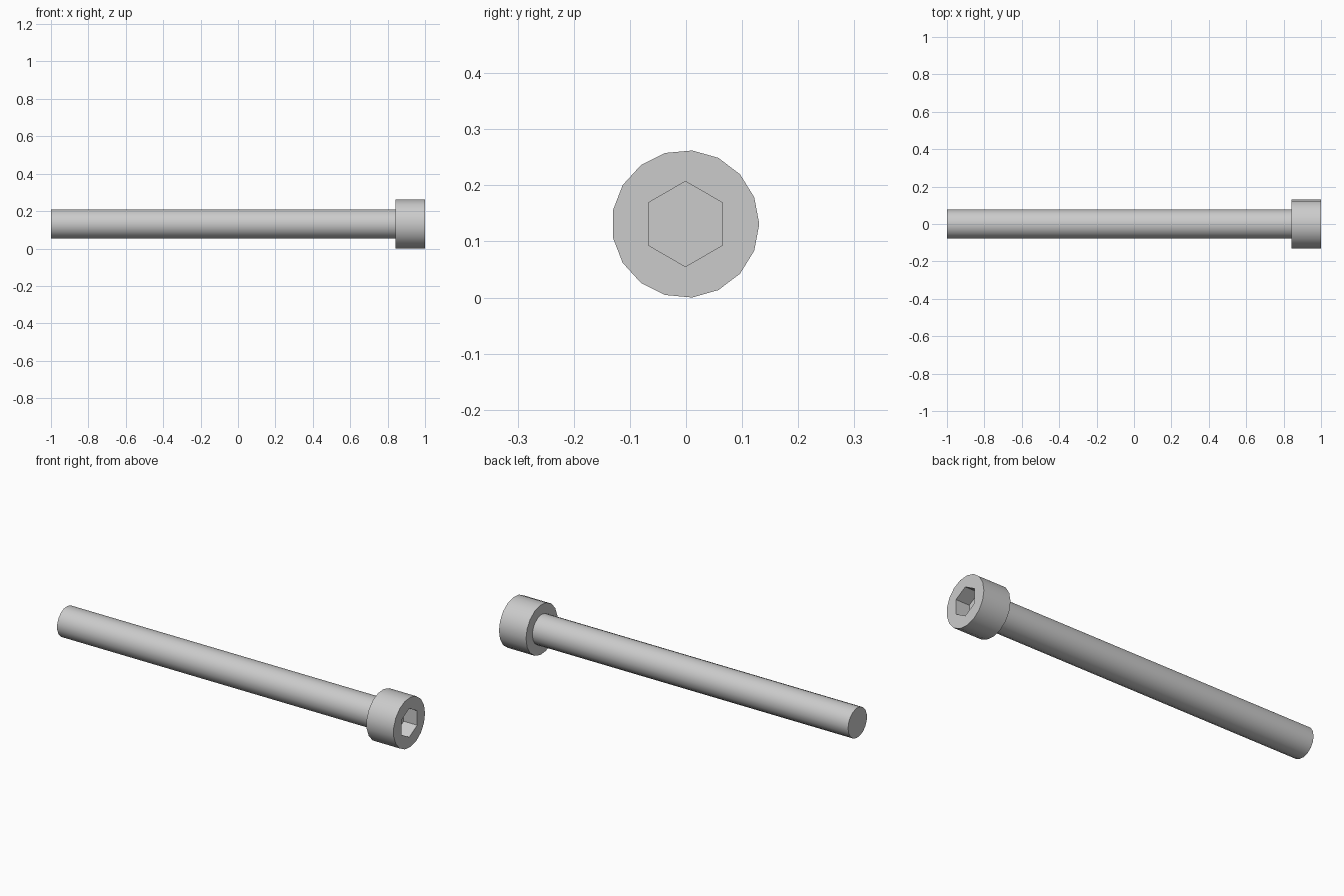
import bpy
import bmesh
from math import cos, sin, pi, tau

if "Cube" in bpy.data.objects:
    bpy.data.objects.remove(bpy.data.objects["Cube"], do_unlink=True)

# Proportions: socket-head bolt lying along x
MM = 2 / 76
SIDES = 17
HEAD_R, SHAFT_R = 5 * MM, 3 * MM
HEAD_LEN, SOCKET_DEPTH = 6 * MM, 3 * MM
HEX_R = 2.5 * MM / cos(pi / 6)
UNDERSIDE = 1 - HEAD_LEN
CENTRE_Y = -0.001
CENTRE_Z = HEAD_R * sin(4 * tau / SIDES)

steel = bpy.data.materials.new("steel grey")
steel.use_nodes = True
grey = (0.6, 0.6, 0.6, 1)
steel.diffuse_color = grey
steel.node_tree.nodes["Principled BSDF"].inputs["Base Color"].default_value = grey


def ring(bm, x, radius, sides=SIDES, turn=0.0):
    angles = [turn + tau * i / sides for i in range(sides)]
    return [bm.verts.new((x, CENTRE_Y + radius * cos(a), CENTRE_Z + radius * sin(a)))
            for a in angles]


def wall(bm, a, b):
    for i in range(len(a)):
        bm.faces.new((a[i - 1], a[i], b[i], b[i - 1]))


def ring_edges(bm, verts):
    return [bm.edges.get((verts[i - 1], verts[i])) for i in range(len(verts))]


def finish(bm, name):
    bmesh.ops.recalc_face_normals(bm, faces=bm.faces[:])
    mesh = bpy.data.meshes.new(name)
    bm.to_mesh(mesh)
    bm.free()
    mesh.materials.append(steel)
    obj = bpy.data.objects.new(name, mesh)
    bpy.context.collection.objects.link(obj)
    bpy.ops.object.select_all(action="DESELECT")
    obj.select_set(True)
    bpy.context.view_layer.objects.active = obj
    bpy.ops.object.shade_smooth_by_angle(angle=pi / 6)


# Plain shaft with a flat end, open where it meets the head
bm = bmesh.new()
tip = ring(bm, -1, SHAFT_R)
wall(bm, tip, ring(bm, UNDERSIDE, SHAFT_R))
bm.faces.new(tip[::-1])
finish(bm, "shaft")

# Cylindrical head with a hexagonal socket
bm = bmesh.new()
collar = ring(bm, UNDERSIDE, SHAFT_R)
under_rim = ring(bm, UNDERSIDE, HEAD_R)
front_rim = ring(bm, 1, HEAD_R)
socket_rim = ring(bm, 1, HEX_R, 6, pi / 6)
socket_floor = ring(bm, 1 - SOCKET_DEPTH, HEX_R, 6, pi / 6)
wall(bm, collar, under_rim)
wall(bm, under_rim, front_rim)
wall(bm, socket_rim, socket_floor)
bm.faces.new(socket_floor)
bmesh.ops.triangle_fill(bm, use_beauty=True, normal=(1, 0, 0),
                        edges=ring_edges(bm, front_rim) + ring_edges(bm, socket_rim))
finish(bm, "head")
